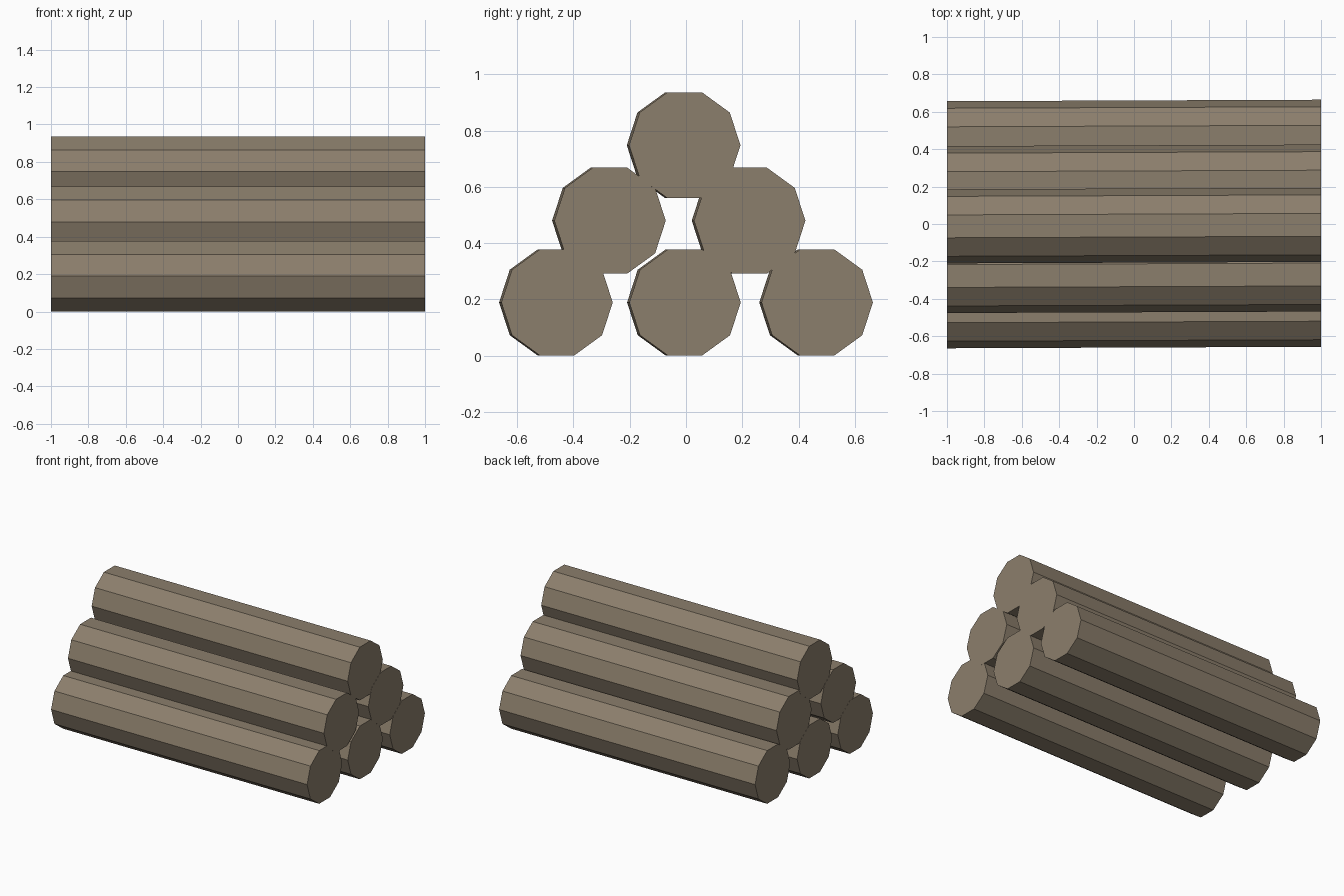
import bpy, math

if "Cube" in bpy.data.objects:
    bpy.data.objects.remove(bpy.data.objects["Cube"])

RADIUS = 0.198
SIDES = 10
LENGTH = 2.0
SKEW = math.atan(0.004)  # the logs lie very slightly turned

bark = bpy.data.materials.new("bark")
bark.diffuse_color = (0.26, 0.21, 0.15, 1)
bark.use_nodes = True
bark.node_tree.nodes["Principled BSDF"].inputs["Base Color"].default_value = bark.diffuse_color


def log(name, y, z):
    """Ten-sided log along x, flat side down."""
    bpy.ops.mesh.primitive_cylinder_add(
        vertices=SIDES, radius=RADIUS, depth=LENGTH, end_fill_type='NGON')
    ob = bpy.context.object
    ob.name = name
    # stand the axis along x with vertices pointing to +y and -y
    ob.rotation_euler = (0, math.pi / 2, SKEW)
    ob.location = (0, y, z)
    ob.data.materials.append(bark)


# Pyramid stack: height of each row and the log positions across it
rows = [
    ("bottom_log", 0.189, (-0.4625, -0.0075, 0.4625)),
    ("middle_log", 0.480, (-0.274, 0.2225)),
    ("top_log", 0.748, (-0.0085,)),
]
for name, z, ys in rows:
    for i, y in enumerate(ys):
        log(f"{name}_{i + 1}", y, z)
